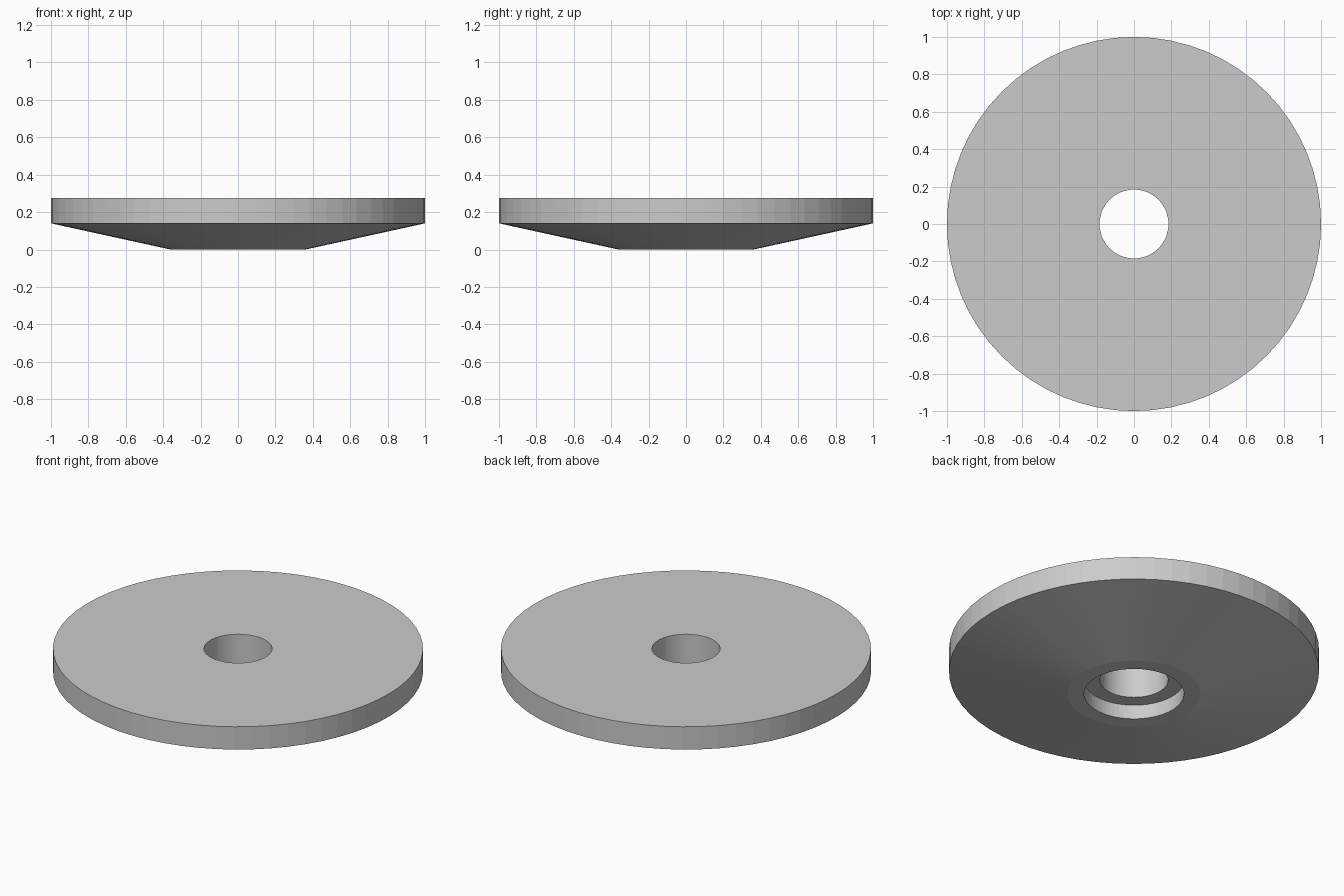
import bpy, bmesh
from math import cos, sin, tau

if "Cube" in bpy.data.objects:
    bpy.data.objects.remove(bpy.data.objects["Cube"])

SIDES = 64

# Closed cross-section (radius, height): stepped bore, conical underside, rim, flat top
PROFILE = [(0.184, 0.276), (0.184, 0.085), (0.27, 0.085), (0.27, 0.0),
           (0.36, 0.0), (1.0, 0.14), (1.0, 0.276)]


def lathe(name, profile, sides):
    bm = bmesh.new()
    rings = [[bm.verts.new((r * cos(tau * i / sides), r * sin(tau * i / sides), z))
              for i in range(sides)] for r, z in profile]
    for a, b in zip(rings, rings[1:] + rings[:1]):
        for i in range(sides):
            j = (i + 1) % sides
            bm.faces.new((a[i], b[i], b[j], a[j]))
    bmesh.ops.recalc_face_normals(bm, faces=bm.faces)
    mesh = bpy.data.meshes.new(name)
    bm.to_mesh(mesh)
    bm.free()
    obj = bpy.data.objects.new(name, mesh)
    bpy.context.collection.objects.link(obj)
    return obj


# Tapered disc with a counterbored centre hole
lathe("tapered_washer", PROFILE, SIDES)
